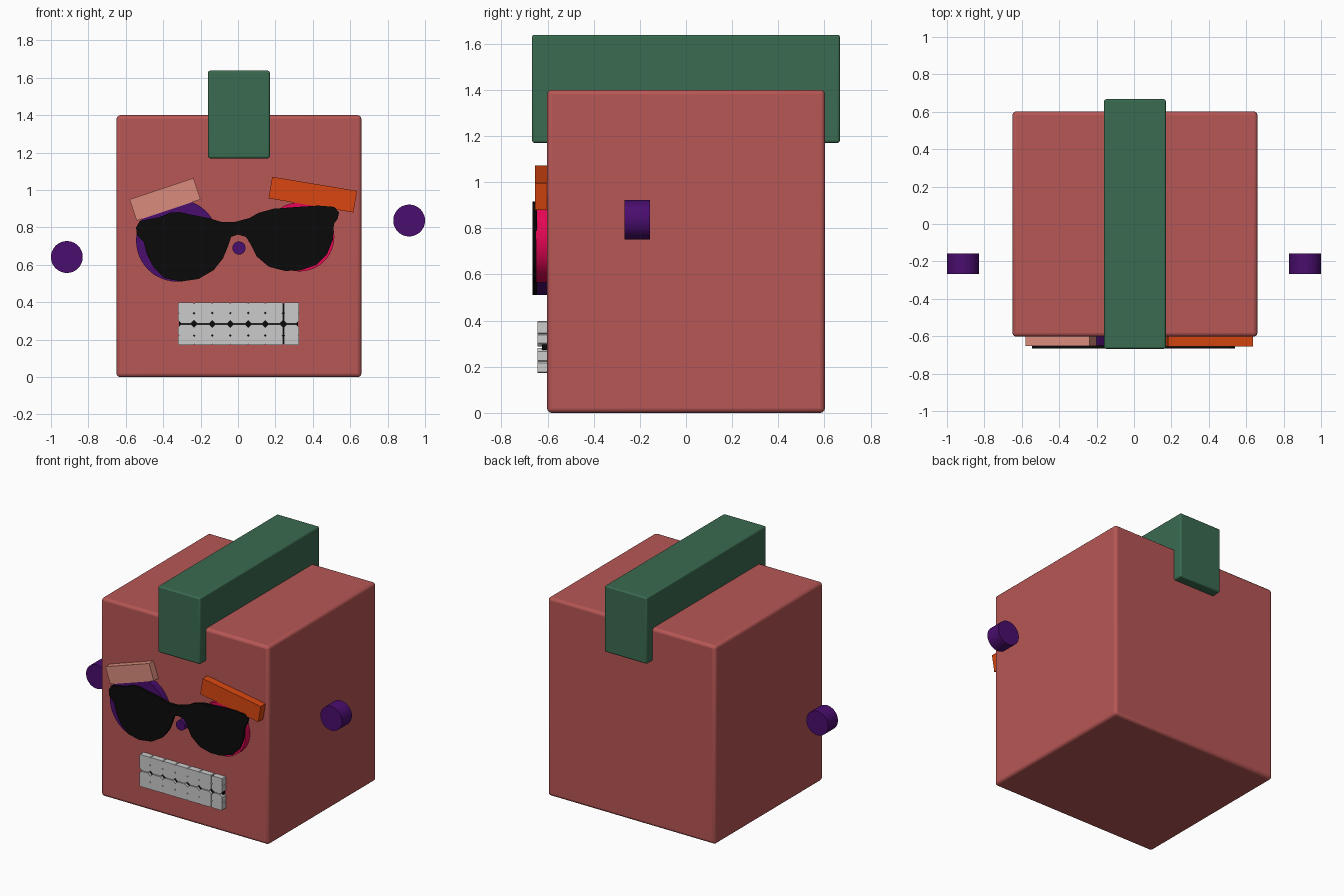
import bpy, bmesh, math
from mathutils import Vector

if "Cube" in bpy.data.objects:
    bpy.data.objects.remove(bpy.data.objects["Cube"])


def material(name, rgb):
    m = bpy.data.materials.new(name)
    m.diffuse_color = (*rgb, 1)
    m.use_nodes = True
    m.node_tree.nodes["Principled BSDF"].inputs["Base Color"].default_value = m.diffuse_color
    return m


RED = material("brick_red", (0.47, 0.095, 0.09))
GREEN = material("dark_green", (0.042, 0.145, 0.079))
PURPLE = material("deep_purple", (0.068, 0.004, 0.155))
PINK = material("hot_pink", (0.78, 0.002, 0.09))
ORANGE = material("burnt_orange", (0.70, 0.062, 0.005))
PEACH = material("peach", (0.70, 0.26, 0.20))
GREY = material("light_grey", (0.60, 0.60, 0.60))
BLACK = material("black", (0.003, 0.003, 0.003))


def smooth(ob):
    bpy.ops.object.select_all(action='DESELECT')
    ob.select_set(True)
    bpy.context.view_layer.objects.active = ob
    bpy.ops.object.shade_smooth_by_angle(angle=math.radians(35))


def box(name, mat, lo, hi, bevel=0.0, tilt=0.0):
    """Box from corner to corner, optionally bevelled and tilted in the face plane."""
    lo, hi = Vector(lo), Vector(hi)
    bpy.ops.mesh.primitive_cube_add(size=1, location=(lo + hi) / 2)
    ob = bpy.context.object
    ob.name = name
    ob.scale = hi - lo
    bpy.ops.object.transform_apply(location=False, rotation=False, scale=True)
    ob.rotation_euler.y = -math.radians(tilt)
    ob.data.materials.append(mat)
    if bevel:
        b = ob.modifiers.new("bevel", 'BEVEL')
        b.width, b.segments = bevel, 3
        smooth(ob)
    return ob


def disc(name, mat, x, z, r, y0, y1, sides=48):
    """Cylinder whose axis runs front to back."""
    bpy.ops.mesh.primitive_cylinder_add(vertices=sides, radius=r, depth=y1 - y0,
                                        location=(x, (y0 + y1) / 2, z),
                                        rotation=(math.pi / 2, 0, 0))
    ob = bpy.context.object
    ob.name = name
    ob.data.materials.append(mat)
    smooth(ob)
    return ob


def add_plate(bm, outline, y0, y1):
    """Extrude an (x, z) outline from y0 (front) to y1 (back)."""
    face = bm.faces.new([bm.verts.new((x, y0, z)) for x, z in outline])
    ext = bmesh.ops.extrude_face_region(bm, geom=[face])
    for v in ext["geom"]:
        if isinstance(v, bmesh.types.BMVert):
            v.co.y = y1


def finish(name, mat, bm):
    bmesh.ops.recalc_face_normals(bm, faces=bm.faces)
    me = bpy.data.meshes.new(name)
    bm.to_mesh(me)
    bm.free()
    ob = bpy.data.objects.new(name, me)
    bpy.context.collection.objects.link(ob)
    me.materials.append(mat)
    return ob


# Head block and the hair strip running over it
box("head", RED, (-0.65, -0.602, 0), (0.66, 0.602, 1.40), bevel=0.02)
box("hair_strip", GREEN, (-0.16, -0.667, 1.17), (0.17, 0.667, 1.638), bevel=0.01)

# Floating ears, at different heights
for side, x, z in (("left", -0.915, 0.642), ("right", 0.915, 0.837)):
    disc(side + "_ear", PURPLE, x, z, 0.085, -0.267, -0.157)

# Eyes, nose and tilted eyebrows
disc("left_eye", PURPLE, -0.325, 0.73, 0.22, -0.65, -0.59)
disc("right_eye", PINK, 0.33, 0.75, 0.185, -0.65, -0.59)
disc("nose", PURPLE, 0.005, 0.69, 0.035, -0.65, -0.59, 32)
box("left_eyebrow", PEACH, (-0.57, -0.652, 0.89), (-0.21, -0.59, 1.01), tilt=18.5)
box("right_eyebrow", ORANGE, (0.17, -0.655, 0.917), (0.63, -0.59, 1.034), tilt=-9.5)

# Sunglasses: one flat silhouette with a nose bridge
shades = [(-.545, .80), (-.525, .835), (-.42, .855), (-.36, .88), (-.31, .882), (-.25, .868),
          (-.155, .85), (-.09, .83), (-.015, .83), (.06, .85), (.11, .878), (.19, .90),
          (.32, .91), (.43, .917), (.515, .91), (.54, .88), (.532, .845), (.513, .82),
          (.507, .735), (.475, .655), (.42, .60), (.33, .57), (.25, .568), (.165, .59),
          (.10, .645), (.068, .71), (.042, .75), (.0, .762), (-.037, .75), (-.053, .70),
          (-.08, .635), (-.13, .572), (-.21, .525), (-.305, .511), (-.395, .53),
          (-.45, .585), (-.487, .655), (-.503, .72), (-.54, .76)]
bm = bmesh.new()
add_plate(bm, shades, -0.665, -0.645)
smooth(finish("sunglasses", BLACK, bm))

# Mouth: dark backing with rows of corner-cut teeth
box("mouth_backing", BLACK, (-0.315, -0.625, 0.176), (0.32, -0.59, 0.394))
xs = [-0.32, -0.235, -0.138, -0.041, 0.055, 0.146, 0.24, 0.327]
rows = [(0.172, 0.222, 0.006), (0.222, 0.282, 0.016), (0.287, 0.342, 0.016), (0.342, 0.398, 0.004)]
bm = bmesh.new()
for i, (a, b) in enumerate(zip(xs, xs[1:])):
    if i == 6:
        a += 0.005
    for z0, z1, c in rows:
        # larger corner cuts where the two jaws meet
        lower = c if z0 == 0.287 else 0.005
        upper = c if z1 == 0.282 else 0.005
        add_plate(bm, [(a + lower, z0), (b - lower, z0), (b, z0 + lower), (b, z1 - upper),
                       (b - upper, z1), (a + upper, z1), (a, z1 - upper), (a, z0 + lower)],
                  -0.643, -0.59)
finish("teeth", GREY, bm)
